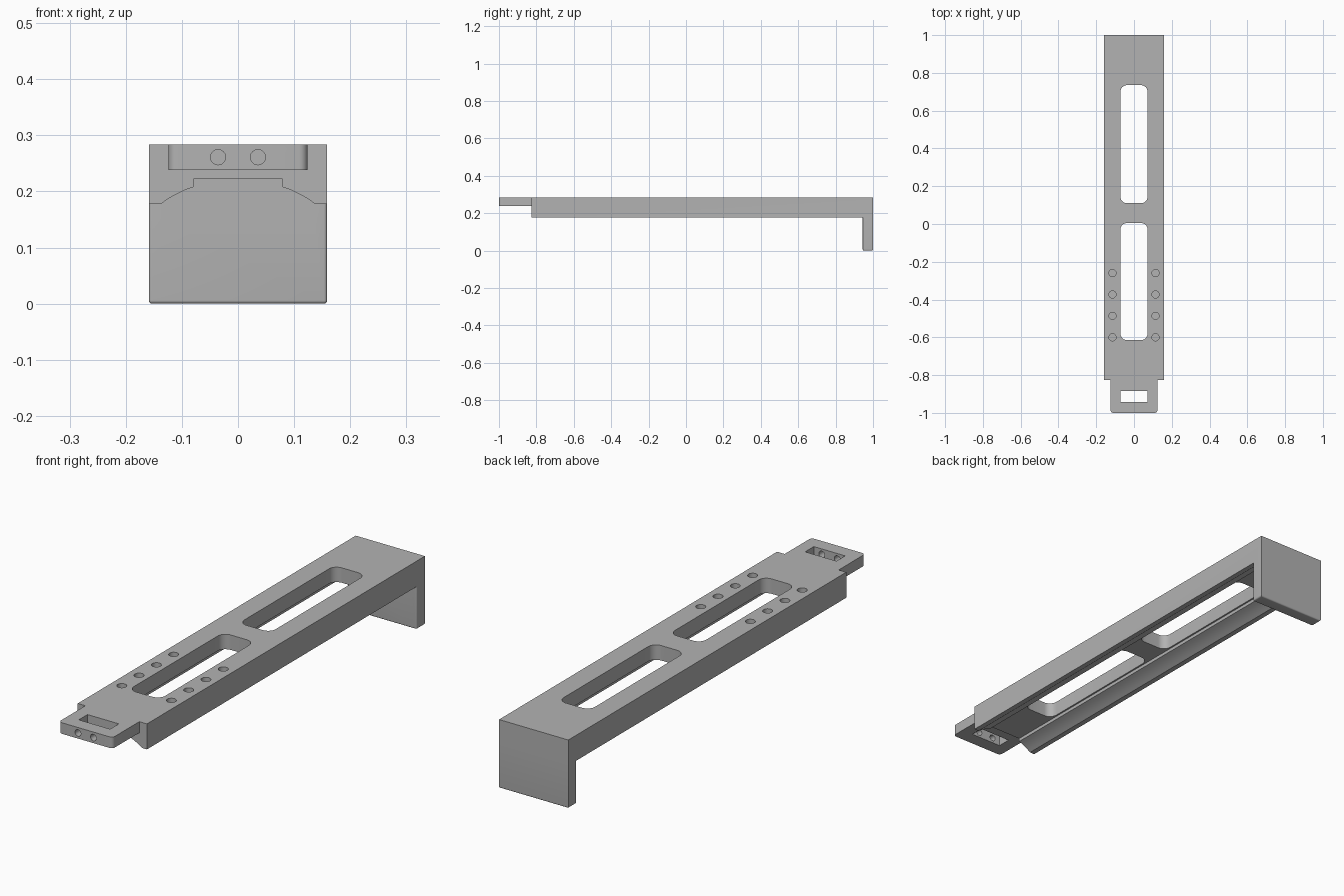
import bpy
import bmesh
import math

if "Cube" in bpy.data.objects:
    bpy.data.objects.remove(bpy.data.objects["Cube"])

grey = bpy.data.materials.new("satin_grey")
grey.use_nodes = True
colour = (0.45, 0.45, 0.45, 1)
grey.diffuse_color = colour
grey.node_tree.nodes["Principled BSDF"].inputs["Base Color"].default_value = colour

TOP, RIM, HALF = 0.284, 0.178, 0.159
LEG_Y = 0.945


def finish(bm, name):
    bmesh.ops.recalc_face_normals(bm, faces=bm.faces)
    mesh = bpy.data.meshes.new(name)
    bm.to_mesh(mesh)
    bm.free()
    mesh.materials.append(grey)
    obj = bpy.data.objects.new(name, mesh)
    bpy.context.collection.objects.link(obj)
    return obj


def prism(name, points, direction):
    """Extrude a closed outline of 3D points."""
    bm = bmesh.new()
    face = bm.faces.new([bm.verts.new(p) for p in points])
    moved = bmesh.ops.extrude_face_region(bm, geom=[face])["geom"]
    verts = [v for v in moved if isinstance(v, bmesh.types.BMVert)]
    bmesh.ops.translate(bm, vec=direction, verts=verts)
    return finish(bm, name)


def box(name, half, y0, y1, z0, z1, radius=0, rounded=None, segments=6):
    """Box centred on x, with rounding on edges chosen by a rule."""
    bm = bmesh.new()
    bmesh.ops.create_cube(bm, size=1)
    for v in bm.verts:
        v.co = (v.co.x * 2 * half, y1 if v.co.y > 0 else y0, z1 if v.co.z > 0 else z0)
    if radius:
        edges = [e for e in bm.edges if rounded(*[v.co for v in e.verts])]
        bmesh.ops.bevel(bm, geom=edges, offset=radius, segments=segments,
                        profile=0.5, affect='EDGES')
    return finish(bm, name)


def cylinder(name, radius, base, direction, axis):
    pts = []
    for i in range(32):
        a = math.tau * i / 32
        u, w = radius * math.cos(a), radius * math.sin(a)
        pts.append((base[0] + u, base[1] + (w if axis == 'Z' else 0),
                    base[2] + (w if axis == 'Y' else 0)))
    return prism(name, pts, direction)


def combine(target, tool, operation):
    mod = target.modifiers.new(tool.name, 'BOOLEAN')
    mod.operation, mod.solver, mod.object = operation, 'EXACT', tool
    bpy.context.view_layer.objects.active = target
    bpy.ops.object.modifier_apply(modifier=mod.name)
    bpy.data.objects.remove(tool)


def vertical(a, b):
    return abs(a.z - b.z) > 0.01


# Rail with the end leg and the front tab
rail = box("slotted_bracket", HALF, -0.825, 1, RIM, TOP)
leg = box("end_leg", HALF, LEG_Y, 1, 0, RIM, 0.006,
          lambda a, b: max(a.z, b.z) < 0.01 or (vertical(a, b) and a.y < 0.98))
tab = box("front_tab", 0.124, -1, -0.80, 0.238, TOP, 0.015,
          lambda a, b: vertical(a, b) and a.y < -0.9)
combine(rail, leg, 'UNION')
combine(rail, tab, 'UNION')

# Arched channel along the underside, kept clear of the tab
half_arch = [(0.137, 0.15), (0.137, RIM), (0.125, 0.1865), (0.112, 0.194),
             (0.096, 0.202), (0.079, 0.208), (0.079, 0.222)]
outline = half_arch + [(-x, z) for x, z in reversed(half_arch)]
channel = prism("channel_cutter", [(x, -0.9, z) for x, z in outline],
                (0, LEG_Y + 0.9, 0))
combine(rail, channel, 'DIFFERENCE')

# Two long rounded slots and the small tab slot
for y0, y1 in ((-0.615, 0.005), (0.11, 0.735)):
    slot = box("slot_cutter", 0.072, y0, y1, 0.2, 0.35, 0.035, vertical, 8)
    combine(rail, slot, 'DIFFERENCE')
combine(rail, box("tab_slot_cutter", 0.072, -0.942, -0.885, 0.2, 0.35), 'DIFFERENCE')

# Blind holes on top and pin holes through the front of the tab
for side in (-1, 1):
    for i in range(4):
        hole = cylinder("hole_cutter", 0.019, (side * 0.114, -0.6 + 0.1135 * i, 0.225),
                        (0, 0, 0.1), 'Z')
        combine(rail, hole, 'DIFFERENCE')
    pin = cylinder("pin_cutter", 0.0135, (side * 0.0355, -1.05, 0.261), (0, 0.14, 0), 'Y')
    combine(rail, pin, 'DIFFERENCE')

# Smooth the rounded corners while keeping edges sharp
bpy.ops.object.select_all(action='DESELECT')
rail.select_set(True)
bpy.context.view_layer.objects.active = rail
bpy.ops.object.shade_smooth_by_angle(angle=math.radians(25))
